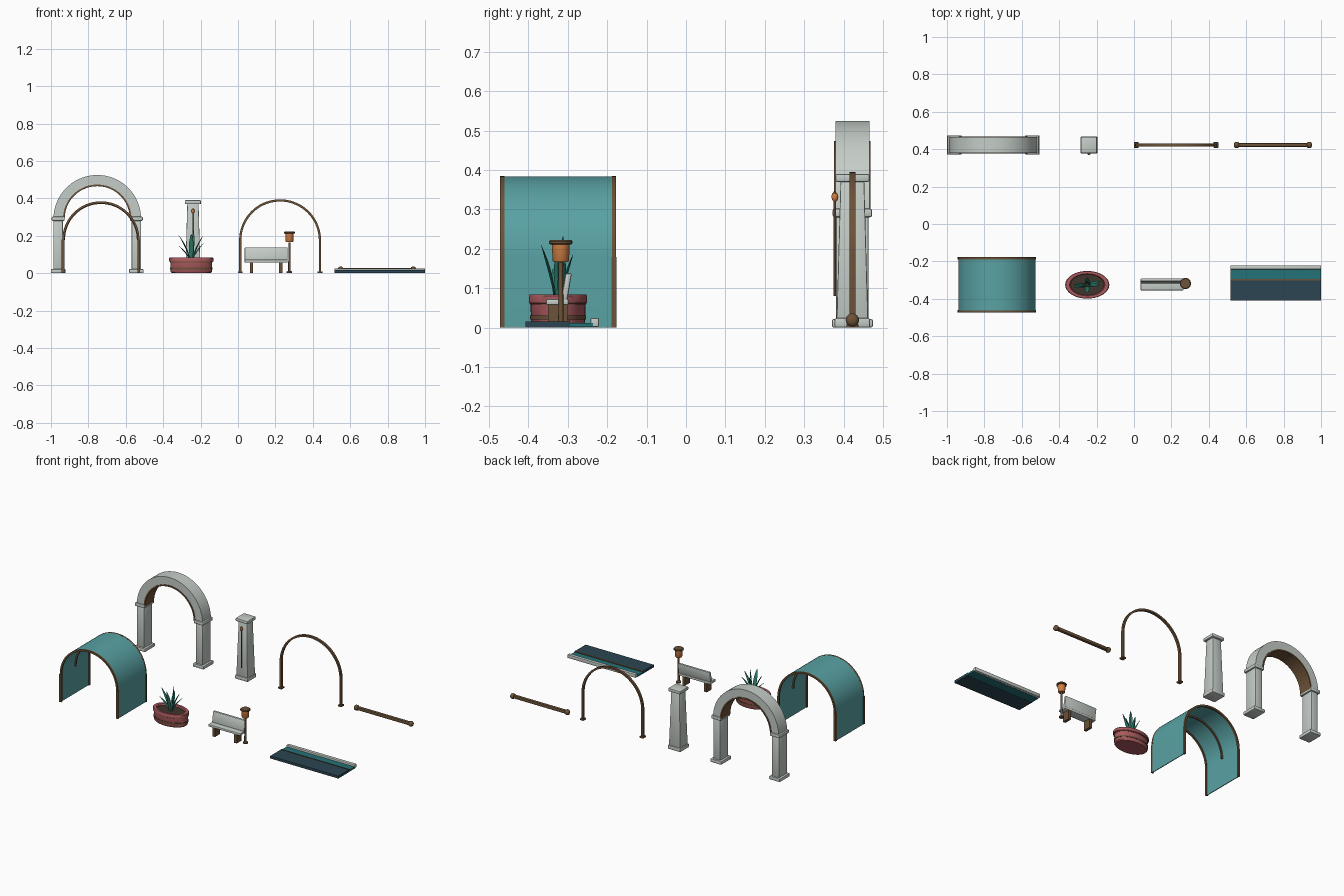
import bpy, bmesh, math
from mathutils import Vector, Matrix

if "Cube" in bpy.data.objects:
    bpy.data.objects.remove(bpy.data.objects["Cube"])


def mat(name, *c):
    m = bpy.data.materials.new(name)
    m.diffuse_color = (*c, 1)
    m.use_nodes = True
    m.node_tree.nodes["Principled BSDF"].inputs["Base Color"].default_value = m.diffuse_color
    return m


STONE = mat("stone", .56, .61, .57)
WOOD = mat("bronze_wood", .15, .085, .04)
GLASS = mat("teal_canopy", .10, .36, .37)
CLAY = mat("clay", .40, .10, .11)
SOIL = mat("soil", .05, .035, .025)
LEAF = mat("leaf", .025, .22, .16)
GLOW = mat("lamp_orange", .65, .22, .06)
NAVY = mat("deep_water", .025, .06, .085)
TEAL = mat("shallow_water", .017, .17, .19)


def finish(name, bm, m, smooth=True):
    bmesh.ops.recalc_face_normals(bm, faces=bm.faces)
    me = bpy.data.meshes.new(name)
    bm.to_mesh(me)
    bm.free()
    ob = bpy.data.objects.new(name, me)
    bpy.context.collection.objects.link(ob)
    me.materials.append(m)
    if smooth:
        bpy.ops.object.select_all(action='DESELECT')
        ob.select_set(True)
        bpy.context.view_layer.objects.active = ob
        bpy.ops.object.shade_smooth_by_angle(angle=math.radians(35))
    return ob


def box(name, x, y, z, m, bevel=0, taper=1, lean=0):
    """Box from (min, max) ranges; taper shrinks the top, lean shifts it in y."""
    bm = bmesh.new()
    bmesh.ops.create_cube(bm, size=1)
    for v in bm.verts:
        up = v.co.z > 0
        k = taper if up else 1
        v.co = Vector(((x[0] + x[1]) / 2 + v.co.x * k * (x[1] - x[0]),
                       (y[0] + y[1]) / 2 + v.co.y * k * (y[1] - y[0]) + (lean if up else 0),
                       z[1] if up else z[0]))
    if bevel:
        bmesh.ops.bevel(bm, geom=bm.edges[:], offset=bevel, segments=2,
                        profile=.5, affect='EDGES')
    return finish(name, bm, m)


def block(name, cx, cy, wx, wy, z0, z1, m, **kw):
    return box(name, (cx - wx / 2, cx + wx / 2), (cy - wy / 2, cy + wy / 2), (z0, z1), m, **kw)


def band(name, cx, cy, r0, r1, spring, foot, depth, m, n=36):
    """Half-round band of rectangular section, with straight legs down to foot."""
    secs = [(math.cos(math.pi * i / n), math.sin(math.pi * i / n), spring) for i in range(n + 1)]
    if foot < spring:
        secs = [(1, 0, foot)] + secs + [(-1, 0, foot)]
    bm = bmesh.new()
    rings = [[bm.verts.new((cx + c * r, cy + y, z + s * r))
              for r, y in ((r0, -depth / 2), (r1, -depth / 2), (r1, depth / 2), (r0, depth / 2))]
             for c, s, z in secs]
    for a, b in zip(rings, rings[1:]):
        for i in range(4):
            j = (i + 1) % 4
            bm.faces.new((a[i], a[j], b[j], b[i]))
    bm.faces.new(rings[0])
    bm.faces.new(rings[-1])
    return finish(name, bm, m)


def lathe(name, c, prof, m, sx=1, sy=1, n=32, axis='Z'):
    """Revolved closed (radius, height) profile, optionally oval or laid along x."""
    bm = bmesh.new()
    rings = [[bm.verts.new((r * sx * math.cos(2 * math.pi * i / n),
                            r * sy * math.sin(2 * math.pi * i / n), z)) for i in range(n)]
             for r, z in prof]
    for a, b in zip(rings, rings[1:]):
        for i in range(n):
            j = (i + 1) % n
            bm.faces.new((a[i], a[j], b[j], b[i]))
    bm.faces.new(rings[0])
    bm.faces.new(rings[-1])
    if axis == 'X':
        bm.transform(Matrix.Rotation(math.pi / 2, 4, 'Y'))
    bm.transform(Matrix.Translation(c))
    return finish(name, bm, m)


CY = .4225

# stone archway
AX = -.7525
band("arch_ring", AX, CY, .180, .234, .291, .291, .086, STONE)
band("arch_soffit", AX, CY, .174, .183, .291, .291, .093, WOOD)
for s, side in ((-1, "left"), (1, "right")):
    px = AX + s * .209
    block(f"arch_pier_{side}", px, CY, .05, .082, .015, .285, STONE, bevel=.003)
    block(f"arch_base_{side}", px, CY, .078, .104, 0, .022, STONE, bevel=.005)
    block(f"arch_capital_{side}", px, CY, .07, .1, .28, .302, STONE, bevel=.005)

# tapered pillar with wall lamp
PX = -.241
block("pillar_shaft", PX, CY, .08, .08, .02, .375, STONE, taper=.75, bevel=.003)
block("pillar_base", PX, CY, .09, .09, 0, .024, STONE, bevel=.004)
block("pillar_cap", PX, CY, .086, .086, .37, .39, STONE, bevel=.004)
lathe("pillar_rod", (PX, .378, 0), [(.003, .08), (.003, .345)], WOOD, n=12)
lathe("pillar_lamp", (PX, .378, .332),
      [(.002, -.013), (.007, -.008), (.009, 0), (.007, .008), (.002, .012)], GLOW, n=16)

# slender hoop
band("hoop", .225, CY, .207, .219, .176, .005, .015, WOOD)
for s, side in ((-1, "left"), (1, "right")):
    block(f"hoop_foot_{side}", .225 + s * .213, CY, .026, .03, 0, .01, WOOD, bevel=.002)

# loose rail with end collars
box("rail", (.55, .94), (CY - .01, CY + .01), (.009, .029), WOOD, bevel=.004)
for x, side in ((.549, "left"), (.937, "right")):
    lathe(f"rail_collar_{side}", (x, CY, .019),
          [(.008, -.014), (.014, -.01), (.017, -.004), (.017, .004), (.014, .01), (.008, .014)],
          WOOD, n=16, axis='X')

# barrel canopy
KX, KY = -.733, -.325
band("canopy_sheet", KX, KY, .201, .206, .178, 0, .288, GLASS)
for y, nm in ((-.467, "front"), (-.183, "back")):
    band(f"canopy_rib_{nm}", KX, y, .195, .2063, .178, .178, .011, WOOD)
    for s, side in ((-1, "left"), (1, "right")):
        block(f"canopy_post_{nm}_{side}", KX + s * .2025, y, .014, .012, 0, .179, WOOD)
band("canopy_rib_middle", KX, KY, .192, .2055, .178, .178, .009, WOOD)

# oval planter
QX, QY = -.25, -.325
lathe("planter_bowl", (QX, QY, 0),
      [(.88, 0), (.93, .006), (.94, .06), (1, .063), (1, .08), (.97, .084),
       (.8, .084), (.76, .078), (.76, .06)], CLAY, .118, .074, 48)
lathe("planter_soil", (QX, QY, 0), [(.765, .058), (.765, .074)], SOIL, .118, .074, 48)
lathe("planter_band", (QX, QY, 0), [(.93, .021), (.965, .021), (.965, .03), (.93, .03)],
      WOOD, .118, .074, 48)
lathe("planter_rim_line", (QX, QY, 0), [(.93, .058), (.965, .058), (.965, .063), (.93, .063)],
      WOOD, .118, .074, 48)


def leaf(name, ang, reach, top, width):
    """Pointed, slightly thick blade that curves outward."""
    d = Vector((math.cos(ang), math.sin(ang), 0))
    side = Vector((-d.y, d.x, 0))
    bm = bmesh.new()
    rings = []
    for t, w in ((0, .45), (.25, .8), (.5, 1), (.7, .85), (.87, .5), (1, .05)):
        p = Vector((QX, QY, .07 + (top - .07) * t)) + d * (.008 + reach * t ** 1.5)
        rings.append([bm.verts.new(p + side * (a * w * width) + d * (b * w * .004))
                      for a, b in ((1, 0), (0, 1), (-1, 0), (0, -1))])
    for a, b in zip(rings, rings[1:]):
        for i in range(4):
            bm.faces.new((a[i], a[(i + 1) % 4], b[(i + 1) % 4], b[i]))
    bm.faces.new(rings[0])
    bm.faces.new(rings[-1])
    finish(name, bm, LEAF)


for i, (a, r, h, w) in enumerate(((0, .055, .2, .011), (90, .03, .185, .012), (180, .06, .205, .011),
                                  (270, .035, .21, .013), (45, .01, .232, .012),
                                  (15, .065, .165, .01), (190, .065, .15, .01))):
    leaf(f"leaf_{i + 1}", math.radians(a), r, h, w)

# bench
box("bench_seat", (.035, .265), (-.355, -.298), (.057, .072), STONE, bevel=.004)
box("bench_back", (.035, .265), (-.318, -.302), (.066, .138), STONE, bevel=.005, lean=.012)
for x, side in ((.072, "left"), (.228, "right")):
    block(f"bench_support_{side}", x, -.326, .018, .05, 0, .06, WOOD)

# path lantern
LX, LY = .275, -.318
lathe("lantern_post", (LX, LY, 0), [(.015, 0), (.015, .008), (.0065, .012), (.006, .165)], WOOD, n=20)
lathe("lantern_shade", (LX, LY, 0), [(.018, .166), (.021, .17), (.0225, .213)], GLOW, n=24)
lathe("lantern_cap", (LX, LY, 0), [(.026, .211), (.03, .214), (.03, .219), (.026, .223)], WOOD, n=24)

# pool edge strip
SX = (.515, 1)
box("deep_pool_strip", SX, (-.408, -.295), (0, .016), NAVY)
box("shallow_strip", SX, (-.298, -.236), (.001, .012), TEAL)
box("pool_divider", SX, (-.301, -.294), (.002, .018), WOOD)
box("pool_kerb", SX, (-.242, -.221), (.002, .024), STONE, bevel=.002)
